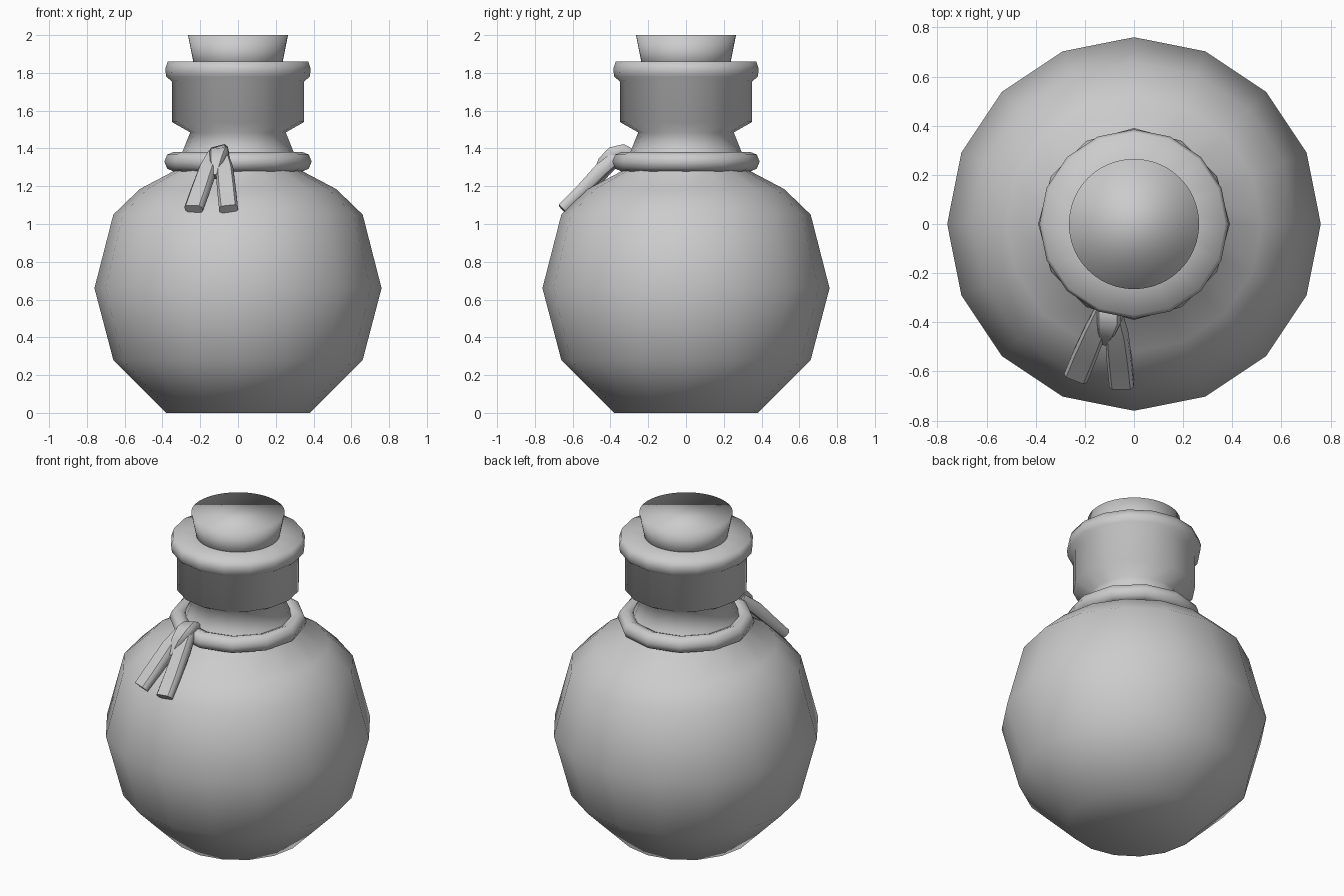
import bpy, bmesh, math
from mathutils import Vector

if "Cube" in bpy.data.objects:
    bpy.data.objects.remove(bpy.data.objects["Cube"])


def make_object(name, bm, angle=None):
    bmesh.ops.recalc_face_normals(bm, faces=bm.faces)
    mesh = bpy.data.meshes.new(name)
    bm.to_mesh(mesh)
    bm.free()
    obj = bpy.data.objects.new(name, mesh)
    bpy.context.collection.objects.link(obj)
    bpy.ops.object.select_all(action='DESELECT')
    obj.select_set(True)
    bpy.context.view_layer.objects.active = obj
    if angle is None:
        bpy.ops.object.shade_smooth()
    else:
        bpy.ops.object.shade_smooth_by_angle(angle=math.radians(angle))
    return obj


def skin(name, rings, angle=None, closed=False):
    """Join rings of points with quads, capping the ends unless closed."""
    bm = bmesh.new()
    vs = [[bm.verts.new(p) for p in ring] for ring in rings]
    n = len(vs[0])
    pairs = list(zip(vs, vs[1:])) + ([(vs[-1], vs[0])] if closed else [])
    for a, b in pairs:
        for i in range(n):
            j = (i + 1) % n
            bm.faces.new((a[i], a[j], b[j], b[i]))
    if not closed:
        bm.faces.new(vs[0])
        bm.faces.new(vs[-1])
    return make_object(name, bm, angle)


def lathe(name, profile, sides, angle=None, closed=False):
    rings = [[(r * math.cos(math.tau * i / sides), r * math.sin(math.tau * i / sides), z)
              for i in range(sides)] for r, z in profile]
    return skin(name, rings, angle, closed)


def strap(name, stations):
    """Sweep a flat rounded section; each station is (x, y, z, half width, half thickness)."""
    section = [(1, .45), (.75, 1), (-.75, 1), (-1, .45),
               (-1, -.45), (-.75, -1), (.75, -1), (1, -.45)]
    pts = [Vector(s[:3]) for s in stations]
    rings = []
    for i, (p, s) in enumerate(zip(pts, stations)):
        tangent = (pts[min(i + 1, len(pts) - 1)] - pts[max(i - 1, 0)]).normalized()
        outward = Vector((p.x, p.y, .45)).normalized()
        side = tangent.cross(outward).normalized()
        normal = side.cross(tangent)
        rings.append([p + side * (u * s[3]) + normal * (v * s[4]) for u, v in section])
    return skin(name, rings, 50)


# Round flask body with neck, collar and lip in one profile
lathe("bottle", [(.38, 0), (.66, .28), (.76, .66), (.66, 1.05), (.52, 1.185),
                 (.34, 1.28), (.295, 1.38), (.253, 1.485), (.35, 1.54), (.35, 1.755),
                 (.38, 1.78), (.385, 1.82), (.372, 1.86), (.20, 1.86)], 16)

# Tapered cork stopper
lathe("cork", [(.225, 1.80), (.265, 2.0)], 48)

# Cord tied around the neck
lathe("neck_cord", [(.34 + .05 * math.cos(math.tau * k / 8),
                     1.33 + .052 * math.sin(math.tau * k / 8)) for k in range(8)],
      12, closed=True)

# Two hanging cord ends
strap("cord_end_left", [(-.125, -.35, 1.365, .035, .03), (-.16, -.44, 1.285, .046, .035),
                        (-.20, -.535, 1.175, .05, .03), (-.235, -.62, 1.08, .05, .026)])
strap("cord_end_right", [(-.085, -.36, 1.36, .035, .03), (-.07, -.45, 1.285, .046, .035),
                         (-.06, -.555, 1.175, .05, .03), (-.05, -.655, 1.08, .05, .026)])

# Knot wrapped over the cord, tapering to a point
strap("knot", [(-.10, -.30, 1.36, .045, .03), (-.10, -.335, 1.385, .05, .03),
               (-.10, -.385, 1.375, .05, .032), (-.11, -.43, 1.325, .036, .034),
               (-.12, -.475, 1.25, .014, .022)])
